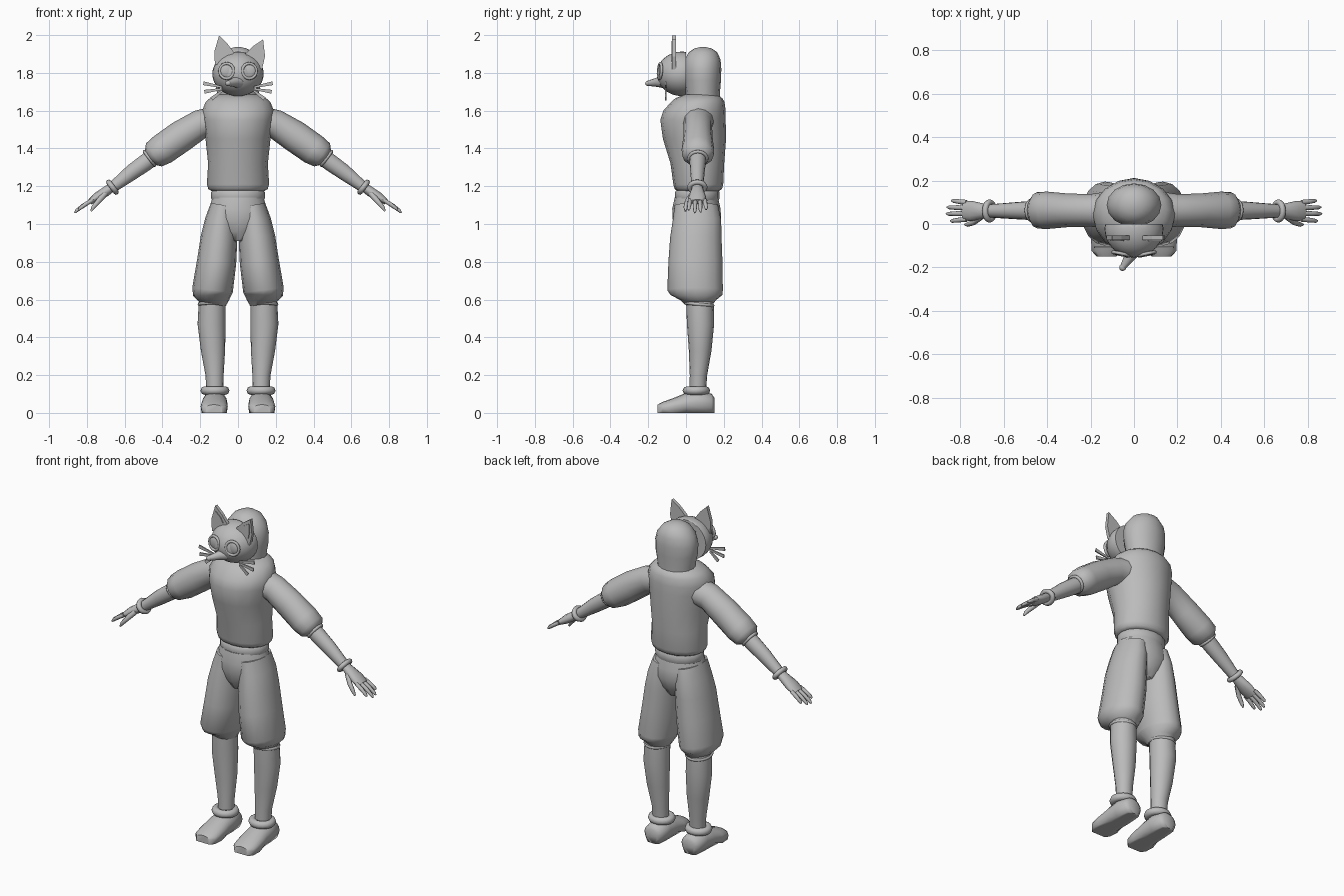
import bpy, bmesh, math
from mathutils import Vector, Matrix

old = bpy.data.objects.get("Cube")
if old:
    bpy.data.objects.remove(old)

gray = bpy.data.materials.new("plain gray")
gray.use_nodes = True
COLOR = (0.5, 0.5, 0.5, 1)
gray.diffuse_color = COLOR
gray.node_tree.nodes["Principled BSDF"].inputs["Base Color"].default_value = COLOR

X, Y, Z = Vector((1, 0, 0)), Vector((0, 1, 0)), Vector((0, 0, 1))


def finish(name, bm, smooth=True, angle=50):
    bmesh.ops.recalc_face_normals(bm, faces=bm.faces)
    mesh = bpy.data.meshes.new(name)
    bm.to_mesh(mesh)
    bm.free()
    ob = bpy.data.objects.new(name, mesh)
    bpy.context.collection.objects.link(ob)
    mesh.materials.append(gray)
    if smooth:
        bpy.ops.object.select_all(action='DESELECT')
        ob.select_set(True)
        bpy.context.view_layer.objects.active = ob
        bpy.ops.object.shade_smooth_by_angle(angle=math.radians(angle))
    return ob


def loft(name, rings, sides=16, axis=Y, flip=1):
    """Skin rings of (x, y, z, half width, half depth); depth runs along axis."""
    bm = bmesh.new()
    mid = [Vector((r[0] * flip, r[1], r[2])) for r in rings]
    loops = []
    for i, r in enumerate(rings):
        t = mid[min(i + 1, len(mid) - 1)] - mid[max(i - 1, 0)]
        t -= axis * t.dot(axis)
        wide = axis.cross(t).normalized()
        loop = []
        for k in range(sides):
            a = math.tau * k / sides
            loop.append(bm.verts.new(mid[i] + wide * r[3] * math.cos(a) + axis * r[4] * math.sin(a)))
        loops.append(loop)
    for lo, hi in zip(loops, loops[1:]):
        for k in range(sides):
            n = (k + 1) % sides
            bm.faces.new((lo[k], lo[n], hi[n], hi[k]))
    bm.faces.new(loops[0])
    bm.faces.new(loops[-1])
    return finish(name, bm)


def plate(name, outline, y, depth, flip=1, roll=0.0):
    """Flat shape in the xz plane, thickened along y and rolled about the face."""
    bm = bmesh.new()
    face = bm.faces.new([bm.verts.new((x * flip, y, z)) for x, z in outline])
    out = bmesh.ops.extrude_face_region(bm, geom=[face])
    moved = [v for v in out["geom"] if isinstance(v, bmesh.types.BMVert)]
    bmesh.ops.translate(bm, vec=Y * depth, verts=moved)
    bmesh.ops.rotate(bm, cent=(0, y, 1.8), matrix=Matrix.Rotation(roll, 3, 'Y'), verts=bm.verts)
    return finish(name, bm, smooth=False)


def ball(name, center, size, back=None):
    bm = bmesh.new()
    bmesh.ops.create_uvsphere(bm, u_segments=24, v_segments=16, radius=1)
    for v in bm.verts:
        v.co = Vector(center) + Vector([c * s for c, s in zip(v.co, size)])
        if back is not None:
            v.co.y = min(v.co.y, back)
    return finish(name, bm)


def ring(name, center, normal, a, b, tube, sides=20):
    """Oval hoop facing normal, with half sizes a and b."""
    bm = bmesh.new()
    turn = Vector(normal).to_track_quat('Z', 'Y')
    grid = []
    for i in range(sides):
        u = math.tau * i / sides
        row = []
        for j in range(8):
            w = math.tau * j / 8
            p = Vector(((a + tube * math.cos(w)) * math.cos(u),
                        (b + tube * math.cos(w)) * math.sin(u), tube * math.sin(w)))
            row.append(bm.verts.new(Vector(center) + turn @ p))
        grid.append(row)
    for i in range(sides):
        p, q = grid[i], grid[(i + 1) % sides]
        for j in range(8):
            n = (j + 1) % 8
            bm.faces.new((p[j], p[n], q[n], q[j]))
    return finish(name, bm)


# Shirt with wide collar, waistband and seat
loft("shirt", [(0, .065, 1.175, .14, .11), (0, .065, 1.185, .157, .125),
               (0, .065, 1.21, .165, .132), (0, .06, 1.32, .158, .142),
               (0, .045, 1.45, .172, .167), (0, .037, 1.55, .187, .173),
               (0, .045, 1.6, .19, .165), (0, .062, 1.645, .172, .142),
               (0, .068, 1.665, .15, .125), (0, .08, 1.685, .11, .09)])
loft("waistband", [(0, .06, 1.12, .135, .11), (0, .06, 1.135, .142, .117),
                   (0, .06, 1.17, .142, .117), (0, .06, 1.182, .13, .108)])
loft("trouser_seat", [(0, .055, 1.14, .135, .115), (0, .055, 1.08, .155, .128),
                      (0, .058, 1.02, .165, .128), (0, .055, .96, .12, .11),
                      (0, .055, .91, .05, .08)])

# Hooded head and rounded animal mask
loft("hood", [(0, .09, 1.64, .11, .09), (0, .09, 1.7, .112, .09),
              (0, .088, 1.76, .124, .097), (0, .087, 1.82, .126, .1),
              (0, .088, 1.87, .112, .095), (0, .09, 1.91, .08, .075),
              (0, .09, 1.93, .045, .045), (0, .09, 1.937, .012, .012)])
ball("mask", (0, -.02, 1.795), (.136, .135, .118), back=0)

# Crooked snout with its tip
snout_root, snout_tip = Vector((0, -.12, 1.755)), Vector((-.052, -.2, 1.745))
loft("snout", [(*snout_root.lerp(snout_tip, t), r, r)
               for t, r in ((0, .036), (.4, .025), (1, .014))], 12, Z)
ball("nose_tip", snout_tip, (.016, .016, .014))

for side, s in (("left", 1), ("right", -1)):
    # Mask details: goggles, ears and whiskers
    look = Vector((.22 * s, -1, .06))
    ring(side + "_eye_rim", (.06 * s, -.138, 1.81), look, .038, .04, .008)
    ball(side + "_eye_lens", (.06 * s, -.132, 1.81), (.034, .012, .036))
    plate(side + "_ear", [(.125, 1.83), (.135, 1.9), (.117, 1.988), (.07, 1.95),
                          (.03, 1.905), (.08, 1.85)], -.073, .02, s, math.radians(5))
    plate(side + "_ear_inner", [(.115, 1.87), (.12, 1.91), (.112, 1.96), (.075, 1.933),
                                (.055, 1.905)], -.078, .008, s, math.radians(5))
    for i, (x, z) in enumerate(((.183, 1.745), (.178, 1.7), (.14, 1.662))):
        a, b = Vector((.085, 1.725 - .01 * i)), Vector((x, z))
        d = (b - a).normalized()
        n = Vector((-d.y, d.x)) * .01
        plate(f"{side}_whisker_{i + 1}", [a + n * .5, b + n, b - n, a - n * .5], -.11, .007, s)

    # Puffed sleeve, forearm and bracelet
    loft(side + "_sleeve", [(.12, .065, 1.545, .08, .085), (.2, .063, 1.528, .077, .075),
                            (.3, .063, 1.465, .084, .077), (.4, .063, 1.395, .083, .086),
                            (.445, .063, 1.366, .074, .084), (.47, .064, 1.347, .04, .05)],
         12, flip=s)
    loft(side + "_forearm", [(.43, .063, 1.37, .045, .045), (.49, .062, 1.325, .045, .043),
                             (.56, .061, 1.275, .042, .038), (.67, .06, 1.19, .028, .03)],
         flip=s)
    along = Vector((.8 * s, 0, -.6))
    ring(side + "_sleeve_cuff", (.468 * s, .063, 1.347), along, .047, .045, .009)
    ring(side + "_bracelet", (.665 * s, .06, 1.195), along, .04, .033, .014)

    # Palm, four fingers and thumb
    loft(side + "_palm", [(.66, .06, 1.2, .024, .026), (.7, .06, 1.172, .026, .036),
                          (.745, .06, 1.143, .025, .046), (.785, .06, 1.117, .015, .044)],
         12, flip=s)
    for i, (y, reach) in enumerate(((.022, .075), (.049, .094), (.074, .09), (.099, .07))):
        y2 = y + (y - .06) * .2
        loft(f"{side}_finger_{i + 1}",
             [(.77, y, 1.127, .011, .012), (.77 + reach * .5, (y + y2) / 2, 1.127 - reach * .3, .011, .011),
              (.77 + reach * .9, y2, 1.127 - reach * .6, .009, .009),
              (.77 + reach, y2, 1.127 - reach * .72, .004, .004)], 8, flip=s)
    loft(side + "_thumb", [(.7, .035, 1.165, .016, .014), (.735, .008, 1.125, .014, .013),
                           (.765, -.002, 1.09, .011, .011), (.778, -.003, 1.068, .005, .005)],
         8, flip=s)

    # Baggy trouser leg, gathered at the knee
    loft(side + "_trouser_leg", [(.075, .055, 1.1, .07, .115), (.088, .058, 1.02, .086, .128),
                                 (.1, .052, .93, .097, .136), (.113, .05, .8, .104, .143),
                                 (.135, .048, .65, .108, .147), (.134, .055, .625, .103, .138),
                                 (.132, .065, .595, .083, .092), (.135, .068, .575, .07, .075)],
         flip=s)
    ring(side + "_knee_cuff", (.137 * s, .07, .575), Vector((0, .1, 1)), .068, .072, .009)

    # Shin, anklet and pointed shoe
    loft(side + "_shin", [(.137, .073, .6, .07, .073), (.14, .077, .47, .074, .072),
                          (.132, .075, .33, .064, .06), (.124, .066, .2, .048, .046),
                          (.122, .06, .06, .043, .042)], flip=s)
    ring(side + "_anklet", (.122 * s, .055, .118), Z, .054, .05, .023)
    shoe = loft(side + "_shoe", [(.123, .15, .045, .035, .035), (.123, .135, .05, .058, .052),
                                 (.123, .06, .055, .066, .062), (.124, 0, .048, .068, .058),
                                 (.126, -.07, .035, .072, .042), (.127, -.125, .026, .068, .032),
                                 (.127, -.15, .022, .045, .022)], 16, Z, flip=s)
    for v in shoe.data.vertices:
        # Flat sole
        v.co.z = 0 if v.co.z < .024 else v.co.z
